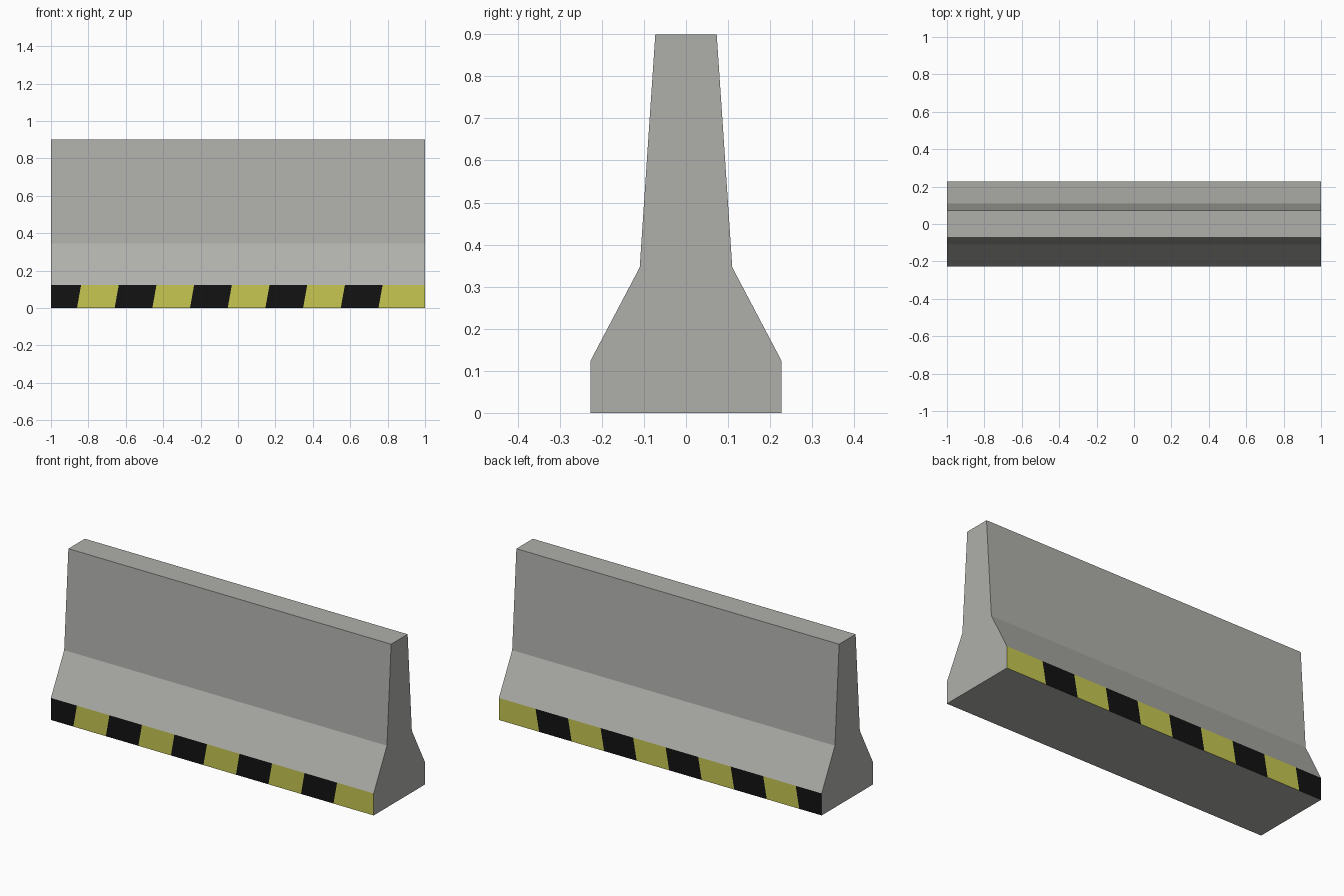
import bpy
import bmesh
from mathutils import Vector

cube = bpy.data.objects.get("Cube")
if cube:
    bpy.data.objects.remove(cube, do_unlink=True)


def material(name, rgb):
    mat = bpy.data.materials.new(name)
    mat.use_nodes = True
    mat.diffuse_color = (*rgb, 1)
    mat.node_tree.nodes["Principled BSDF"].inputs["Base Color"].default_value = (*rgb, 1)
    return mat


CONCRETE, YELLOW, BLACK = range(3)
materials = [
    material("concrete grey", (0.43, 0.43, 0.41)),
    material("hazard yellow", (0.57, 0.57, 0.085)),
    material("hazard black", (0.006, 0.006, 0.006)),
]

BAND = 0.123          # height of the striped foot
FIRST, STEP = -0.85, 0.2015   # stripe edges at half band height
SLANT = 0.022         # sideways lean of each stripe edge

# Cross-section: half profile (y, z), mirrored to the other side
half = [(0.2275, 0), (0.2275, BAND), (0.11, 0.346), (0.073, 0.9)]
profile = half + [(-y, z) for y, z in reversed(half)]

# Barrier body: the cross-section extruded along x
bm = bmesh.new()
end = bm.faces.new([bm.verts.new((-1, y, z)) for y, z in profile])
extruded = bmesh.ops.extrude_face_region(bm, geom=[end], use_keep_orig=True)
bmesh.ops.translate(bm, vec=(2, 0, 0),
                    verts=[v for v in extruded["geom"] if isinstance(v, bmesh.types.BMVert)])
bmesh.ops.recalc_face_normals(bm, faces=bm.faces)


def foot_faces():
    return [f for f in bm.faces
            if abs(f.normal.y) > 0.99 and f.calc_center_median().z < BAND]


# Hazard stripes: slanted cuts across the front and back of the foot only
edges = [FIRST + i * STEP for i in range(9)]
for x in edges:
    faces = foot_faces()
    geom = set(faces)
    for f in faces:
        geom.update(f.edges)
        geom.update(f.verts)
    bmesh.ops.bisect_plane(bm, geom=list(geom), plane_co=Vector((x, 0, BAND / 2)),
                           plane_no=Vector((BAND, 0, -SLANT)).normalized())
bm.normal_update()

# Alternate the stripe colours from black at the -x end
for f in foot_faces():
    x = f.calc_center_bounds().x
    f.material_index = YELLOW if sum(e < x for e in edges) % 2 else BLACK

mesh = bpy.data.meshes.new("barrier_body")
bm.to_mesh(mesh)
bm.free()
for mat in materials:
    mesh.materials.append(mat)
bpy.context.collection.objects.link(bpy.data.objects.new("barrier_body", mesh))
